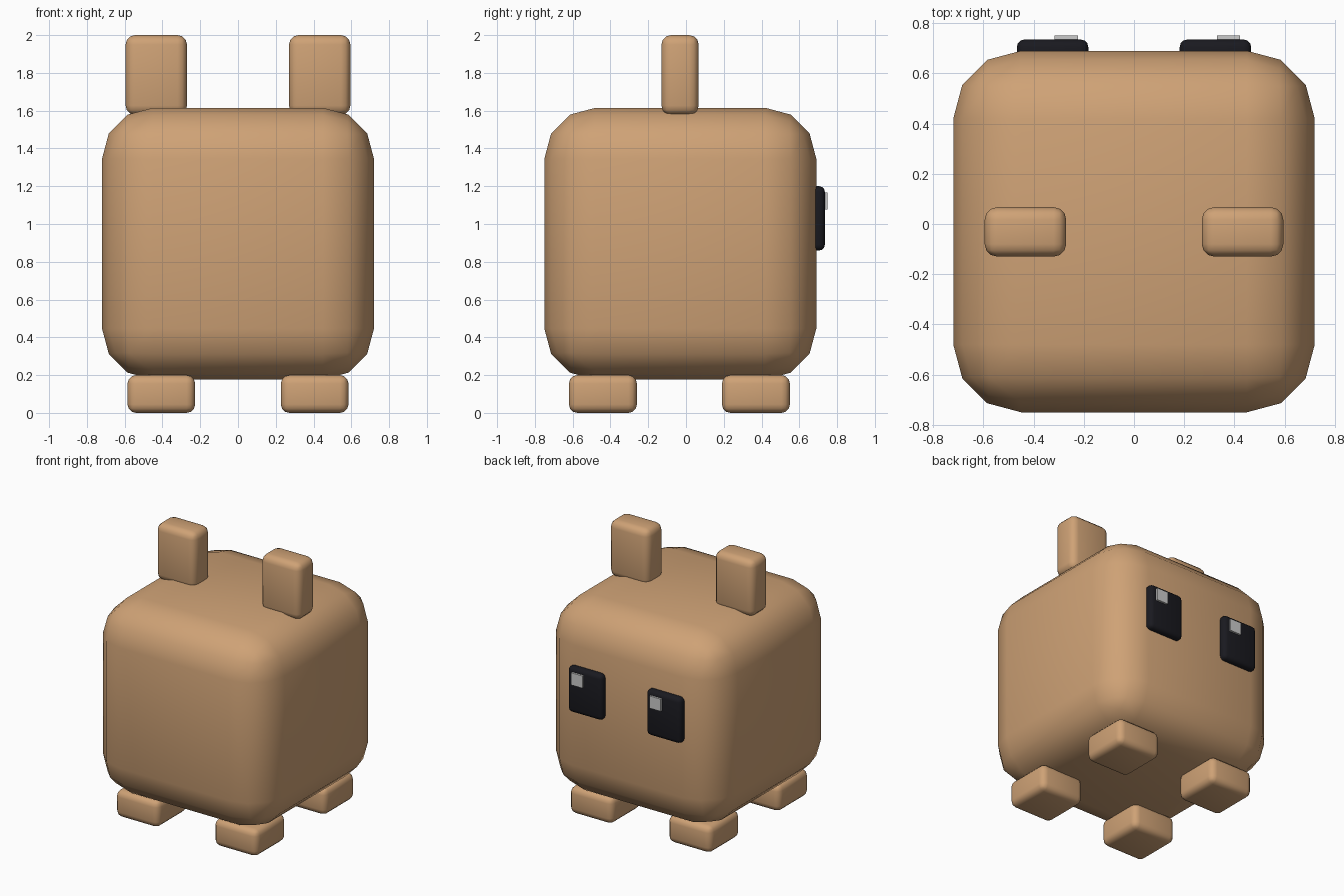
import bpy
import bmesh

if "Cube" in bpy.data.objects:
    bpy.data.objects.remove(bpy.data.objects["Cube"])


def material(name, rgb):
    mat = bpy.data.materials.new(name)
    mat.diffuse_color = (*rgb, 1.0)
    mat.use_nodes = True
    mat.node_tree.nodes["Principled BSDF"].inputs["Base Color"].default_value = mat.diffuse_color
    return mat


TAN = material("tan_fur", (0.62, 0.36, 0.18))
BLACK = material("eye_black", (0.01, 0.01, 0.014))
GLINT = material("eye_glint", (0.8, 0.8, 0.8))


def box(name, x, y, z, mat, bevel=0.0, segments=3):
    """Box from (min, max) ranges, with rounded and smooth edges if bevel > 0."""
    bm = bmesh.new()
    bmesh.ops.create_cube(bm, size=1.0)
    ranges = (x, y, z)
    for v in bm.verts:
        v.co = [r[0] if c < 0 else r[1] for c, r in zip(v.co, ranges)]
    if bevel:
        bmesh.ops.bevel(bm, geom=bm.edges[:], offset=bevel, segments=segments,
                        profile=0.5, affect='EDGES', clamp_overlap=True)
        for f in bm.faces:
            f.smooth = True
    bmesh.ops.recalc_face_normals(bm, faces=bm.faces[:])
    mesh = bpy.data.meshes.new(name)
    bm.to_mesh(mesh)
    bm.free()
    mesh.materials.append(mat)
    obj = bpy.data.objects.new(name, mesh)
    bpy.context.collection.objects.link(obj)
    return obj


def mirrored(x, side):
    return tuple(sorted((side * x[0], side * x[1])))


# Rounded cube body
box("body", (-0.72, 0.72), (-0.75, 0.69), (0.177, 1.615), TAN, 0.27)

for side, label in ((-1, "left"), (1, "right")):
    # Upright ear
    box(f"ear_{label}", mirrored((0.27, 0.595), side), (-0.13, 0.067),
        (1.577, 2.0), TAN, 0.05)

    # Front and back feet
    for end, y in (("front", (-0.62, -0.26)), ("back", (0.19, 0.55))):
        box(f"foot_{end}_{label}", mirrored((0.227, 0.585), side), y,
            (0.0, 0.2), TAN, 0.045)

    # Eye plate
    box(f"eye_{label}", mirrored((0.182, 0.467), side), (0.645, 0.735),
        (0.86, 1.2), BLACK, 0.03)

    # Glint: sits to the same side on both eyes
    gx = -0.27 if side < 0 else 0.376
    box(f"glint_{label}", (gx - 0.046, gx + 0.046), (0.70, 0.75),
        (1.077, 1.168), GLINT)
